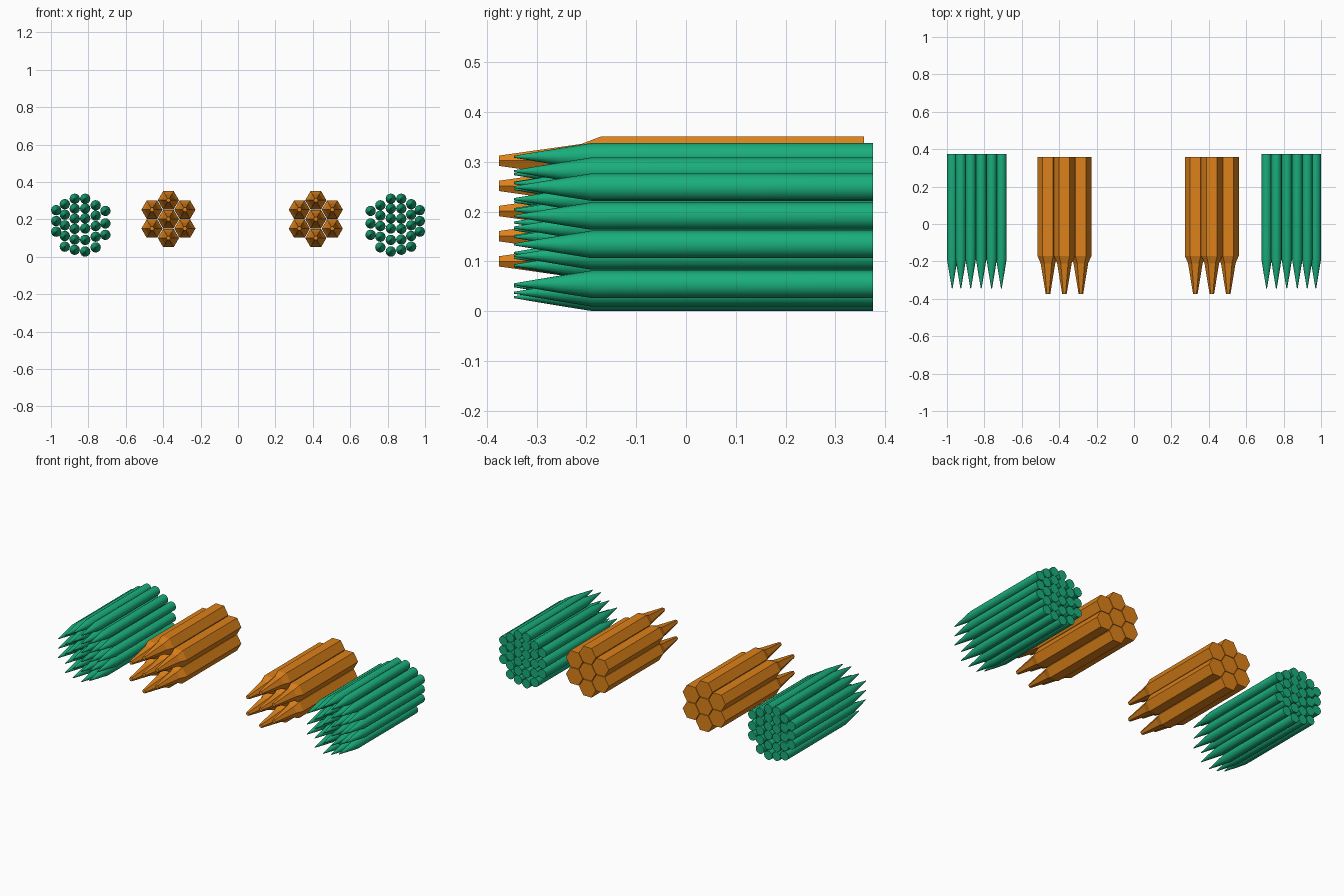
import bpy, bmesh
from math import cos, sin, tau, radians

if "Cube" in bpy.data.objects:
    bpy.data.objects.remove(bpy.data.objects["Cube"])


def material(name, color):
    m = bpy.data.materials.new(name)
    m.diffuse_color = (*color, 1)
    m.use_nodes = True
    m.node_tree.nodes["Principled BSDF"].inputs["Base Color"].default_value = m.diffuse_color
    return m


def add_stick(bm, cx, cz, profile, sides):
    """Closed rod along y; profile is a list of (y, radius) from the tip to the back."""
    rings = [[bm.verts.new((cx + r * cos(tau * i / sides), y, cz + r * sin(tau * i / sides)))
              for i in range(sides)] for y, r in profile]
    for a, b in zip(rings, rings[1:]):
        for i in range(sides):
            j = (i + 1) % sides
            bm.faces.new((a[i], a[j], b[j], b[i]))
    bm.faces.new(rings[0])
    bm.faces.new(rings[-1])


def bundle(name, centers, profile, sides, mat, smooth):
    bm = bmesh.new()
    for cx, cz in centers:
        add_stick(bm, cx, cz, profile, sides)
    bmesh.ops.recalc_face_normals(bm, faces=bm.faces[:])
    me = bpy.data.meshes.new(name)
    bm.to_mesh(me)
    bm.free()
    me.materials.append(mat)
    ob = bpy.data.objects.new(name, me)
    bpy.context.collection.objects.link(ob)
    if smooth:
        bpy.ops.object.select_all(action='DESELECT')
        bpy.context.view_layer.objects.active = ob
        ob.select_set(True)
        bpy.ops.object.shade_smooth_by_angle(angle=radians(35))
    return ob


green = material("green", (0.01, 0.42, 0.2))
orange = material("orange", (0.72, 0.22, 0.01))

# Round rods: columns from the outer side inwards as (|x|, rod heights)
columns = [
    (0.972, (0.134, 0.191, 0.249)),
    (0.926, (0.054, 0.111, 0.168, 0.225, 0.281)),
    (0.873, (0.037, 0.092, 0.149, 0.203, 0.257, 0.312 - 0.002)),
    (0.817, (0.028, 0.090, 0.151, 0.205, 0.258, 0.310)),
    (0.761, (0.050, 0.107, 0.164, 0.220, 0.275)),
    (0.709, (0.117, 0.178, 0.245)),
]
round_profile = [(-0.345, 0.002), (-0.25, 0.018), (-0.19, 0.0275), (0.375, 0.0275)]
for side, label in ((-1, "left"), (1, "right")):
    centers = [(side * x, z) for x, zs in columns for z in zs]
    bundle(label + "_round_rods", centers, round_profile, 16, green, True)

# Hexagonal rods: one in the middle and six around it
hex_profile = [(-0.375, 0.012), (-0.21, 0.039), (-0.17, 0.0565), (0.357, 0.0565)]
offsets = [(0, 0), (0, 0.101), (0, -0.101)]
offsets += [(sx * 0.088, sz * 0.0505) for sx in (-1, 1) for sz in (-1, 1)]
for cx, label in ((-0.372, "left"), (0.416, "right")):
    centers = [(cx + dx, 0.201 + dz) for dx, dz in offsets]
    bundle(label + "_hexagonal_rods", centers, hex_profile, 6, orange, False)
